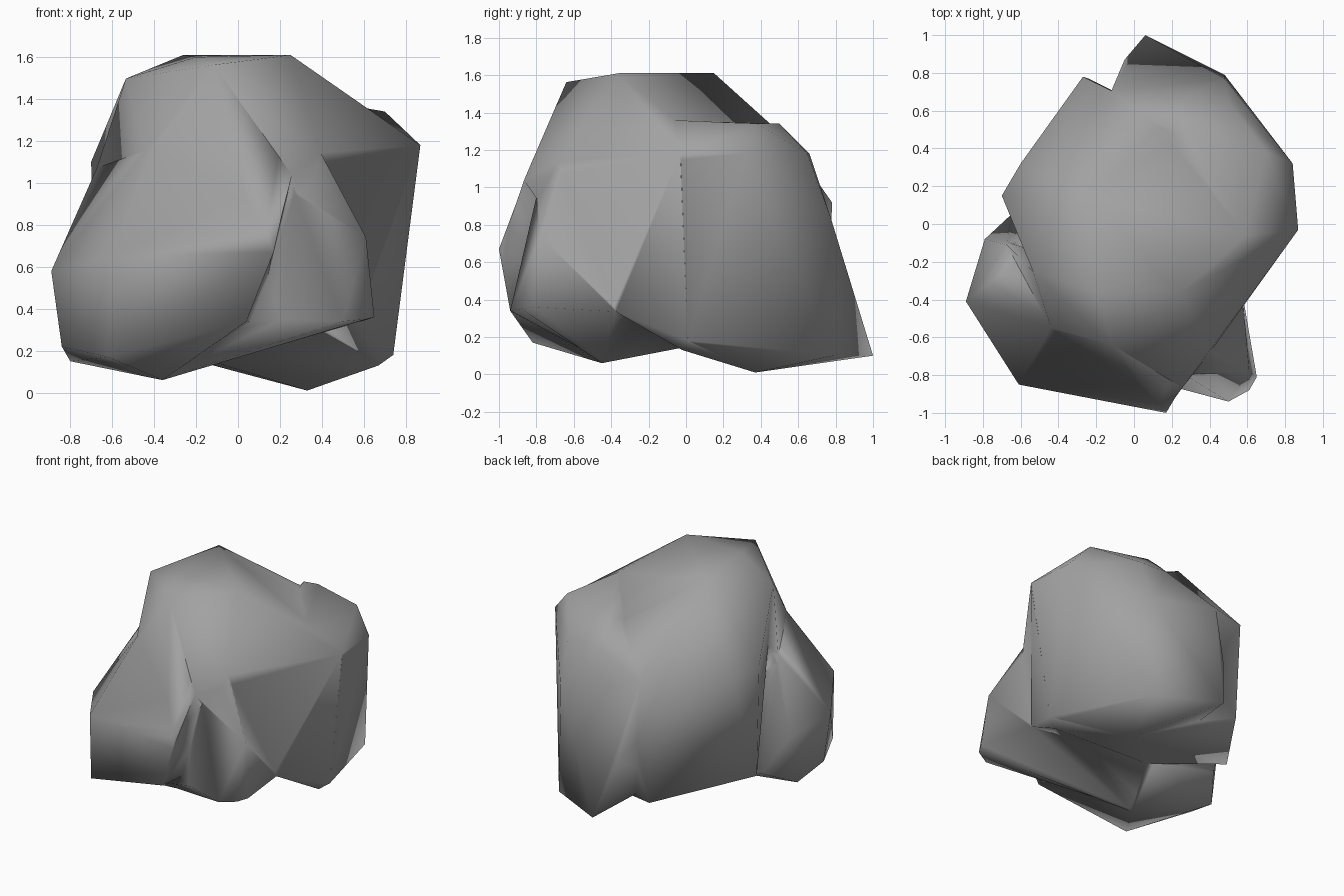
import bpy
import bmesh

# Remove the default cube only
default_cube = bpy.data.objects.get("Cube")
if default_cube:
    bpy.data.objects.remove(default_cube, do_unlink=True)

# Single flat stone colour
stone = bpy.data.materials.new("grey_stone")
stone.use_nodes = True
stone_colour = (0.36, 0.36, 0.36, 1.0)
stone.diffuse_color = stone_colour
stone.node_tree.nodes["Principled BSDF"].inputs["Base Color"].default_value = stone_colour


def make_lobe(name, corners):
    """Wrap a convex block of stone around a few corner points."""
    bm = bmesh.new()
    for corner in corners:
        bm.verts.new(corner)
    hull = bmesh.ops.convex_hull(bm, input=bm.verts)
    inside = [item for item in hull["geom_interior"] if isinstance(item, bmesh.types.BMVert)]
    bmesh.ops.delete(bm, geom=inside, context="VERTS")
    bmesh.ops.recalc_face_normals(bm, faces=bm.faces)
    mesh = bpy.data.meshes.new(name)
    bm.to_mesh(mesh)
    bm.free()
    mesh.materials.append(stone)
    lobe = bpy.data.objects.new(name, mesh)
    bpy.context.collection.objects.link(lobe)
    return lobe


def merge_lobe(body, lobe):
    """Fuse a lobe into the body and discard the separate lobe."""
    union = body.modifiers.new("union", "BOOLEAN")
    union.operation = "UNION"
    union.solver = "EXACT"
    union.object = lobe
    bpy.context.view_layer.objects.active = body
    bpy.ops.object.modifier_apply(modifier=union.name)
    bpy.data.objects.remove(lobe, do_unlink=True)


# Main boulder: flat crown, overhanging brow and tall back
crown = [(-.26, .15, 1.61), (.25, -.36, 1.61), (-.2, -.36, 1.6),
         (-.12, -.64, 1.58), (-.54, -.25, 1.51), (.6, -.07, 1.36)]
brow = [(.26, -.87, 1.04), (.39, -.68, 1.17), (.88, -.04, 1.18)]
back = [(-.7, .15, 1.1), (-.6, .32, 1.05), (-.68, .15, .28),
        (-.27, .78, .92), (-.24, .77, .2), (.2, .55, 1.25)]
underside = [(.75, 0, .17), (.67, -.02, .13), (.33, .37, 0), (-.12, 0, .14), (.58, -.37, .34)]
rock = make_lobe("rock", crown + brow + back + underside)

# Broad shoulder and rear corner on the left-hand side, a step below the crown
shoulder = make_lobe("shoulder", [
    (.59, -.06, 1.36), (.7, .38, 1.34), (.2, .48, 1.34), (.3, .5, 1.34),
    (.87, -.04, 1.18), (.84, .32, 1.18), (.27, .66, 1.18), (.5, .65, 1.18),
    (.48, .77, .85), (.48, .79, .1), (-.12, .71, 1.04), (-.05, .87, .5),
    (.06, 1, .1), (.74, .01, .18), (.33, .37, .01), (-.1, .4, .2), (.1, .1, 1)])
merge_lobe(rock, shoulder)

# Front wall leaning from the crown down to the lobe
front_wall = make_lobe("front_wall", [
    (-.12, -.635, 1.575), (-.535, -.25, 1.5), (-.44, -.55, 1.17), (-.68, -.1, 1.08),
    (.258, -.868, 1.035), (.165, -.99, .67), (.04, -.935, .35), (-.36, -.44, .08),
    (-.66, -.05, .3), (.1, -.3, 1.3), (.1, -.3, .3)])
merge_lobe(rock, front_wall)

# Bulging front lobe on the right-hand side
front_lobe = make_lobe("front_lobe", [
    (-.89, -.41, .58), (-.84, -.4, .22), (-.8, -.15, .15), (-.79, -.08, .5),
    (-.65, .05, .25), (-.675, -.11, 1.07), (-.43, -.56, 1.16), (-.61, -.85, .65),
    (-.62, -.82, .17), (-.36, -.45, .06), (.17, -1, .67), (.04, -.94, .34),
    (.25, -.865, 1.03), (-.12, .02, .15)])
merge_lobe(rock, front_lobe)

# Wedge-shaped foot on the left-hand side, joined under the front lobe
foot = make_lobe("foot", [
    (.385, -.675, 1.16), (.61, -.78, .74), (.65, -.81, .36), (.61, -.88, .35),
    (.5, -.94, .34), (.2, -.86, .35), (.27, -.8, .95), (.575, -.375, .335),
    (-.35, -.44, .07), (-.1, .02, .15), (.1, -.3, 1)])
merge_lobe(rock, foot)

# Weld slivers along the joins, then shade the stone smoothly
bm = bmesh.new()
bm.from_mesh(rock.data)
bmesh.ops.remove_doubles(bm, verts=bm.verts, dist=0.03)
bmesh.ops.triangulate(bm, faces=bm.faces)
bmesh.ops.recalc_face_normals(bm, faces=bm.faces)
bm.to_mesh(rock.data)
bm.free()
bpy.ops.object.select_all(action="DESELECT")
rock.select_set(True)
bpy.context.view_layer.objects.active = rock
bpy.ops.object.shade_smooth()
